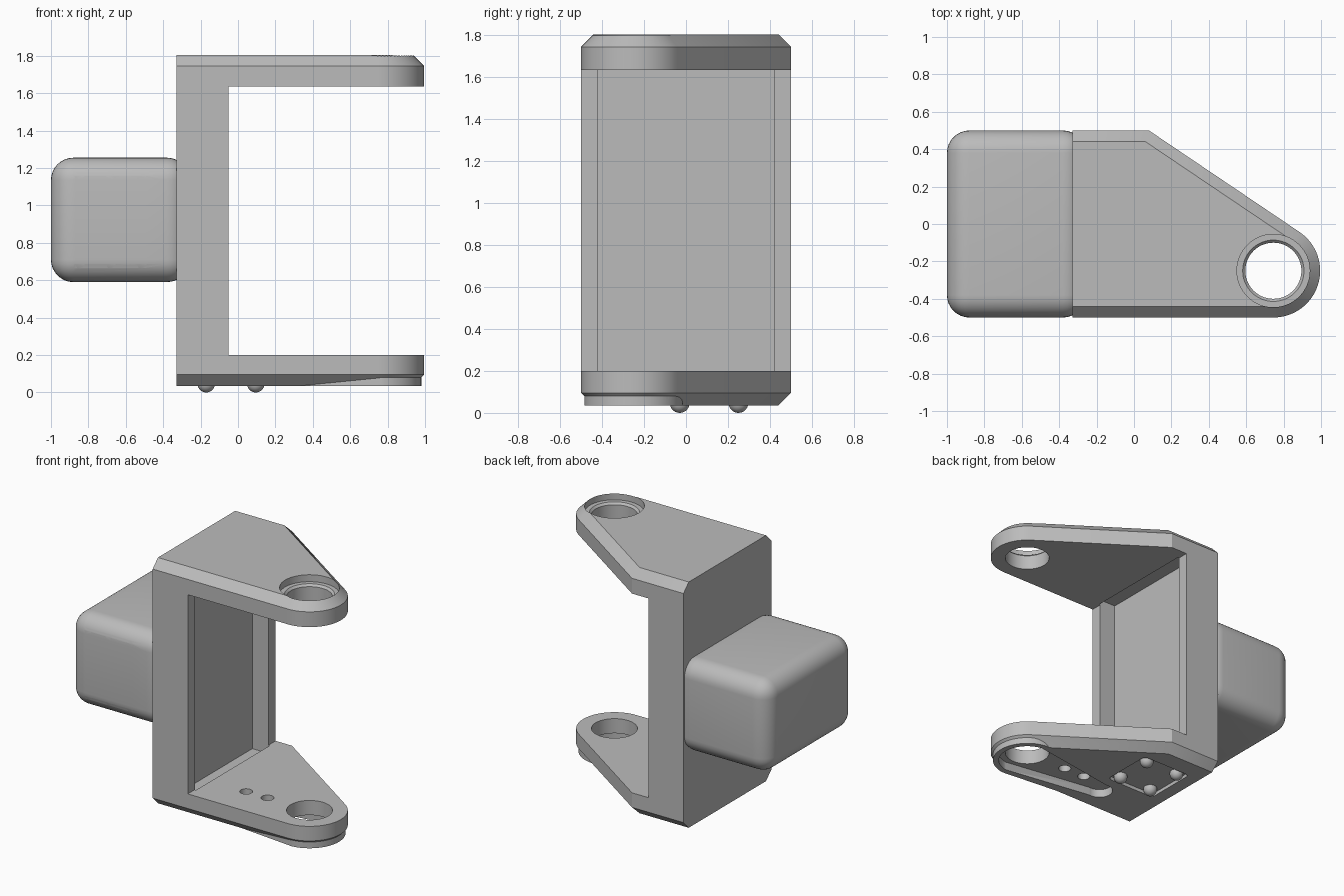
import bpy, bmesh, math
from mathutils import Vector

cube = bpy.data.objects.get("Cube")
if cube:
    bpy.data.objects.remove(cube, do_unlink=True)

grey = bpy.data.materials.new("plain grey")
grey.use_nodes = True
colour = (0.5, 0.5, 0.5, 1)
grey.diffuse_color = colour
grey.node_tree.nodes["Principled BSDF"].inputs["Base Color"].default_value = colour

HOLE = Vector((0.745, -0.25))   # centre of the pivot eye
BOTTOM, TOP = 0.035, 1.805
FLOOR, CEILING = 0.2, 1.635     # inside faces of the two flanges
CHAMFER = 0.06


def add_object(name, bm):
    bmesh.ops.recalc_face_normals(bm, faces=bm.faces[:])
    mesh = bpy.data.meshes.new(name)
    bm.to_mesh(mesh)
    bm.free()
    mesh.materials.append(grey)
    obj = bpy.data.objects.new(name, mesh)
    bpy.context.collection.objects.link(obj)
    return obj


def loft(name, rings):
    """Closed solid through (outline, height) rings with equal point counts."""
    bm = bmesh.new()
    loops = [[bm.verts.new((p[0], p[1], z)) for p in pts] for pts, z in rings]
    n = len(loops[0])
    for a, b in zip(loops, loops[1:]):
        for i in range(n):
            j = (i + 1) % n
            bm.faces.new((a[i], a[j], b[j], b[i]))
    bm.faces.new(loops[0][::-1])
    bm.faces.new(loops[-1])
    return add_object(name, bm)


def arc(c, r, a0, a1, n):
    return [(c[0] + r * math.cos(a0 + (a1 - a0) * i / n),
             c[1] + r * math.sin(a0 + (a1 - a0) * i / n)) for i in range(n + 1)]


def circle(c, r, n=64):
    return arc(c, r, 0, math.tau, n)[:-1]


def teardrop(big, r1, small, r2, n=32):
    """Tangent outline round a big circle and a smaller one to its -x side."""
    t = math.pi / 2 + math.asin((r1 - r2) / (big[0] - small[0]))
    t = math.pi - t
    return arc(big, r1, -math.pi + t, math.pi - t, n * 2)[::1] if r2 == 0 else (
        arc(big, r1, -t2(t), t2(t), n) + arc(small, r2, t2(t), math.tau - t2(t), n))


def t2(t):
    return math.pi - t if t > math.pi / 2 else t


def box(name, lo, hi):
    outline = [(lo[0], lo[1]), (hi[0], lo[1]), (hi[0], hi[1]), (lo[0], hi[1])]
    return loft(name, [(outline, lo[2]), (outline, hi[2])])


def apply(obj, mod):
    bpy.context.view_layer.objects.active = obj
    bpy.ops.object.modifier_apply(modifier=mod.name)


def combine(obj, tool, operation="DIFFERENCE"):
    mod = obj.modifiers.new("combine", "BOOLEAN")
    mod.operation, mod.solver, mod.object = operation, "EXACT", tool
    apply(obj, mod)
    bpy.data.objects.remove(tool, do_unlink=True)


def rounded(obj, width, segments, vertical_only=False):
    mod = obj.modifiers.new("round", "BEVEL")
    mod.width, mod.segments = width, segments
    if vertical_only:
        bm = bmesh.new()
        bm.from_mesh(obj.data)
        layer = bm.edges.layers.float.new("bevel_weight_edge")
        for e in bm.edges:
            e[layer] = float(abs(e.verts[0].co.z - e.verts[1].co.z) > 1e-4)
        bm.to_mesh(obj.data)
        bm.free()
        mod.limit_method = "WEIGHT"
    apply(obj, mod)


def smooth(obj):
    bpy.ops.object.select_all(action="DESELECT")
    obj.select_set(True)
    bpy.context.view_layer.objects.active = obj
    bpy.ops.object.shade_smooth_by_angle(angle=math.radians(28))


def flange_outline(inset):
    """Wedge with a rounded eye; the mounting edge is never inset."""
    corner = Vector((0.08, 0.5))
    to_corner = corner - HOLE
    tangent = math.atan2(to_corner.y, to_corner.x) - math.acos(0.25 / to_corner.length)
    n1, n2 = Vector((0, 1)), Vector((math.cos(tangent), math.sin(tangent)))
    corner -= inset * (n1 + n2) / (1 + n1.dot(n2))
    return ([(-0.33, -0.5 + inset)]
            + arc(HOLE, 0.25 - inset, -math.pi / 2, tangent, 32)
            + [tuple(corner), (-0.33, 0.5 - inset)])


# Bracket: one chamfered column, opened up between the flanges
full, inset = flange_outline(0), flange_outline(CHAMFER)
bracket = loft("bracket", [(inset, BOTTOM), (full, BOTTOM + CHAMFER),
                           (full, TOP - CHAMFER), (inset, TOP)])
combine(bracket, box("gap_cutter", (-0.05, -1, FLOOR), (1.2, 1, CEILING)))
combine(bracket, box("channel_cutter", (-0.18, -0.42, FLOOR - 0.06),
                     (-0.04, 0.42, CEILING + 0.04)))

# Tapered boss under the lower flange with a matching pocket
SLOT_END = Vector((0.1, -0.25))
boss = teardrop(HOLE, 0.235, SLOT_END, 0.17)
combine(bracket, loft("boss", [(boss, BOTTOM), (boss, 0.15)]), "UNION")
slot = teardrop(HOLE, 0.195, SLOT_END, 0.09)
combine(bracket, loft("slot_cutter", [(slot, -0.1), (slot, 0.095)]))

# Pivot holes, upper counterbore with a small lead-in, two wire holes
eye = circle(HOLE, 0.15)
combine(bracket, loft("eye_cutter", [(eye, -0.1), (eye, 2)]))
seat = circle(HOLE, 0.195)
combine(bracket, loft("seat_cutter", [(seat, 1.755), (seat, 2)]))
combine(bracket, loft("lead_in_cutter", [(eye, 1.74), (circle(HOLE, 0.165), 1.756)]))
for x in (0.24, 0.41):
    wire = circle((x, -0.25), 0.042, 24)
    combine(bracket, loft("wire_cutter", [(wire, 0), (wire, 0.3)]))

# Shallow contact pocket in the underside
pocket = box("pocket_cutter", (-0.235, -0.085, -0.1), (0.16, 0.305, 0.06))
rounded(pocket, 0.03, 4, True)
combine(bracket, pocket)
smooth(bracket)

# Contact pins
for i, (x, y) in enumerate([(x, y) for x in (-0.17, 0.095) for y in (-0.03, 0.25)]):
    bm = bmesh.new()
    bmesh.ops.create_uvsphere(bm, u_segments=24, v_segments=14, radius=0.047)
    bmesh.ops.translate(bm, vec=(x, y, 0.047), verts=bm.verts[:])
    smooth(add_object(f"contact_pin_{i + 1}", bm))

# Rounded rear housing with three grip grooves on the front
housing = box("rear_housing", (-1, -0.5, 0.59), (-0.26, 0.5, 1.255))
rounded(housing, 0.12, 8)
for x in (-0.845, -0.68, -0.515):
    groove = arc((x, 1.15), 0.025, 0, math.pi, 10) + arc((x, 0.685), 0.025, math.pi, math.tau, 10)
    cutter = loft("groove_cutter", [(groove, 0.48), (groove, 0.6)])
    for v in cutter.data.vertices:      # stand the outline up, facing forward
        v.co = (v.co.x, -v.co.z, v.co.y)
    cutter.data.flip_normals()
    cutter.data.update()
    combine(housing, cutter)
smooth(housing)
